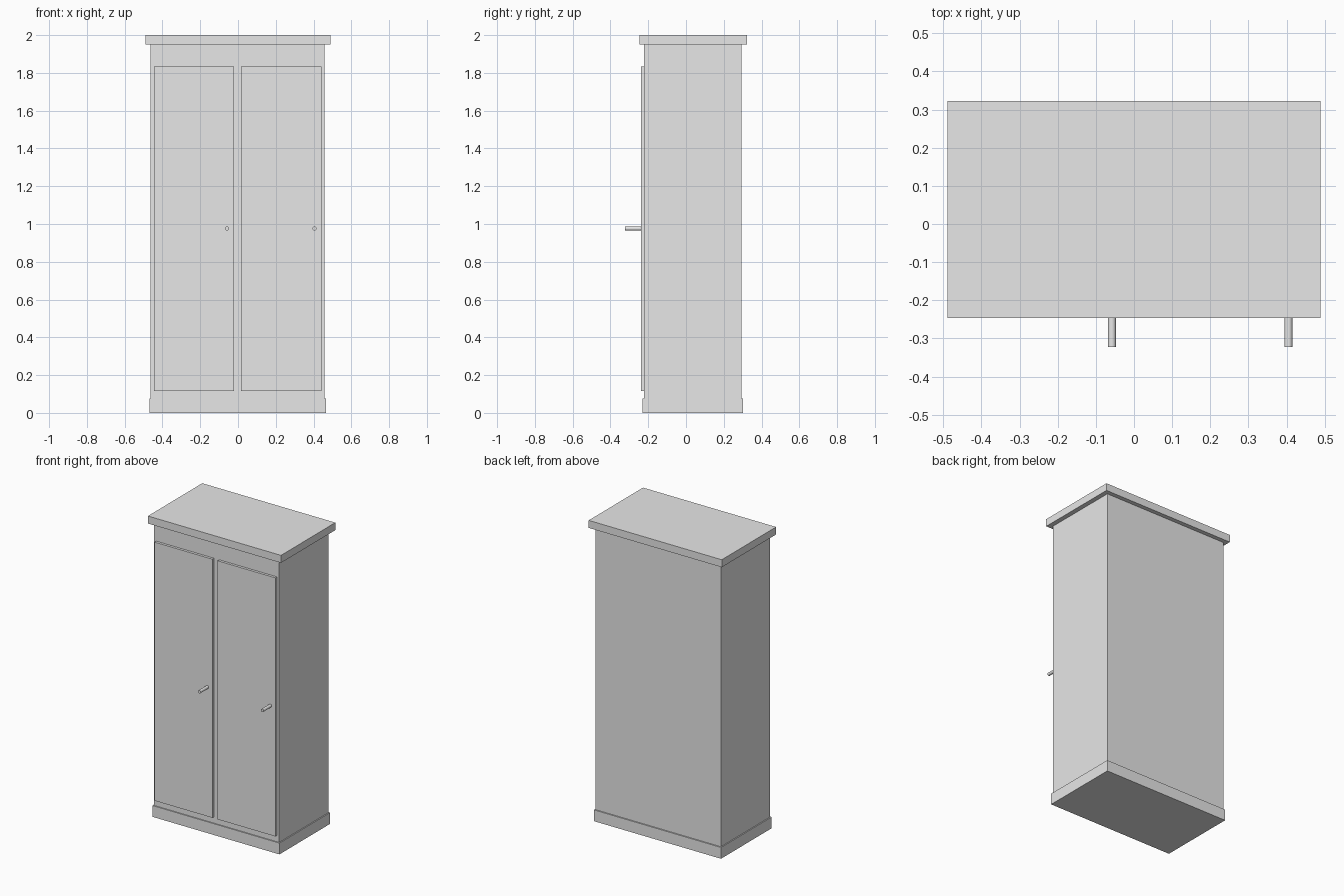
import bpy
import math

default = bpy.data.objects.get("Cube")
if default:
    bpy.data.objects.remove(default, do_unlink=True)

# Single pale grey finish
grey = bpy.data.materials.new("pale_grey")
grey.use_nodes = True
colour = (0.8, 0.8, 0.8, 1)
grey.diffuse_color = colour
grey.node_tree.nodes["Principled BSDF"].inputs["Base Color"].default_value = colour


def box(name, x, y, z):
    """Box spanning the given (low, high) ranges."""
    spans = (x, y, z)
    bpy.ops.mesh.primitive_cube_add(size=1, location=[(a + b) / 2 for a, b in spans])
    ob = bpy.context.object
    ob.name = name
    ob.scale = [b - a for a, b in spans]
    bpy.ops.object.transform_apply(location=False, rotation=False, scale=True)
    ob.data.materials.append(grey)
    return ob


def handle(name, x, z, front, back, radius=0.0105):
    """Round peg pointing forwards."""
    bpy.ops.mesh.primitive_cylinder_add(
        vertices=16, radius=radius, depth=back - front,
        location=(x, (front + back) / 2, z), rotation=(math.pi / 2, 0, 0))
    ob = bpy.context.object
    ob.name = name
    ob.data.materials.append(grey)
    bpy.ops.object.shade_smooth_by_angle()
    return ob


# Carcass: plinth, cabinet and overhanging top
box("plinth", (-0.469, 0.465), (-0.229, 0.302), (0, 0.075))
box("cabinet_body", (-0.462, 0.458), (-0.222, 0.294), (0.075, 1.95))
box("top_board", (-0.489, 0.489), (-0.247, 0.323), (1.95, 2.0))

# Two raised doors, each with a peg handle near its left edge
for side, x0, x1 in (("right", -0.446, -0.021), ("left", 0.017, 0.442)):
    box(side + "_door", (x0, x1), (-0.239, -0.222), (0.117, 1.835))
    handle(side + "_door_handle", x1 - 0.037, 0.976, -0.323, -0.239)
